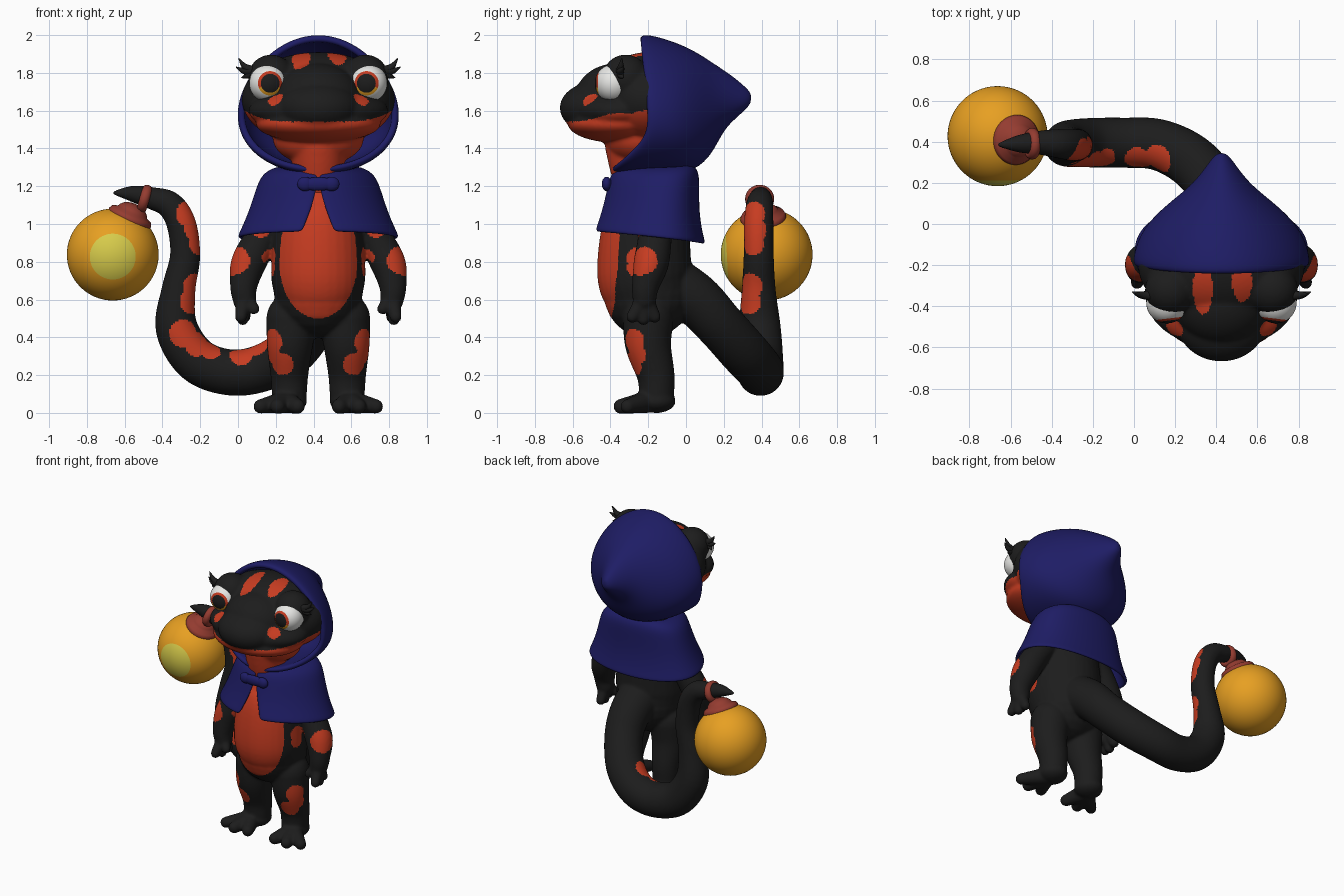
import bpy
import bmesh
from math import sin, cos, pi, radians
from mathutils import Vector, Matrix

cube = bpy.data.objects.get("Cube")
if cube:
    bpy.data.objects.remove(cube)

MID = 0.425  # x of the body's mirror plane


def material(name, r, g, b):
    mat = bpy.data.materials.new(name)
    mat.use_nodes = True
    mat.diffuse_color = (r, g, b, 1)
    shader = next(n for n in mat.node_tree.nodes if n.type == 'BSDF_PRINCIPLED')
    shader.inputs["Base Color"].default_value = (r, g, b, 1)
    shader.inputs["Roughness"].default_value = 0.7
    return mat


black = material("black_skin", 0.012, 0.012, 0.012)
red = material("red_skin", 0.57, 0.045, 0.015)
navy = material("navy_cloth", 0.013, 0.012, 0.13)
orange = material("orange_glow", 0.8, 0.35, 0.016)
yellow = material("yellow_glow", 0.68, 0.6, 0.07)
rust = material("rust_fitting", 0.3, 0.045, 0.03)
white = material("eye_white", 0.8, 0.8, 0.78)


# ---------- helpers ----------
def flip(p):
    return (2 * MID - p[0], *p[1:])


def both(points):
    """A list of points and its mirror image."""
    return [list(points), [flip(p) for p in points]]


def add_object(name, mesh, mats, rule=None):
    mesh.materials.clear()
    for mat in mats:
        mesh.materials.append(mat)
    for poly in mesh.polygons:
        poly.use_smooth = True
        poly.material_index = rule(poly.center) if rule else 0
    obj = bpy.data.objects.new(name, mesh)
    bpy.context.collection.objects.link(obj)
    return obj


def build(name, bm, mats, rule=None):
    bmesh.ops.recalc_face_normals(bm, faces=bm.faces[:])
    mesh = bpy.data.meshes.new(name)
    bm.to_mesh(mesh)
    bm.free()
    return add_object(name, mesh, mats, rule)


def fuse(name, bm, mats, rule, soft):
    """Melt overlapping shapes into one skin, then paint it by rule."""
    rough = build(name + "_rough", bm, [black])
    remesh = rough.modifiers.new("Melt", 'REMESH')
    remesh.mode = 'VOXEL'
    remesh.voxel_size = 0.01
    soften = rough.modifiers.new("Soften", 'SMOOTH')
    soften.factor = 0.5
    soften.iterations = soft
    graph = bpy.context.evaluated_depsgraph_get()
    mesh = bpy.data.meshes.new_from_object(rough.evaluated_get(graph), depsgraph=graph)
    bpy.data.objects.remove(rough)
    return add_object(name, mesh, mats, rule)


def ball(bm, loc, size, segs=48):
    size = (size,) * 3 if isinstance(size, float) else size
    bmesh.ops.create_uvsphere(bm, u_segments=segs, v_segments=segs // 2, radius=1,
                              matrix=Matrix.LocRotScale(Vector(loc), None, Vector(size)))


def loft(bm, rows, closed=True):
    rings = [[bm.verts.new(p) for p in row] for row in rows]
    count = len(rings[0])
    for a, b in zip(rings, rings[1:]):
        for i in range(count if closed else count - 1):
            j = (i + 1) % count
            bm.faces.new((a[i], a[j], b[j], b[i]))
    return rings


def tube(bm, points, steps=6, segs=32):
    """Round limb through (x, y, z, radius) points with rounded ends."""
    pts = [Vector(p) for p in points]
    pts = [2 * pts[0] - pts[1]] + pts + [2 * pts[-1] - pts[-2]]
    path = []
    for a, b, c, d in zip(pts, pts[1:], pts[2:], pts[3:]):
        for i in range(steps):
            t = i / steps
            path.append(0.5 * (2 * b + (c - a) * t + (2 * a - 5 * b + 4 * c - d) * t ** 2
                               + (3 * b - a - 3 * c + d) * t ** 3))
    path.append(pts[-2])
    rows, last = [], None
    for i, p in enumerate(path):
        way = (path[min(i + 1, len(path) - 1)] - path[max(i - 1, 0)]).to_3d().normalized()
        side = last[1] if last else way.orthogonal().normalized()
        if last:
            side = last[0].rotation_difference(way) @ side
        last = (way, side)
        up = way.cross(side)
        rows.append([p.to_3d() + p.w * (side * cos(2 * pi * k / segs) + up * sin(2 * pi * k / segs))
                     for k in range(segs)])
    rings = loft(bm, rows)
    bm.faces.new(rings[0])
    bm.faces.new(rings[-1])
    for end in (points[0], points[-1]):
        ball(bm, end[:3], float(end[3]), min(segs, 24))


# ---------- body with limbs and tail ----------
bm = bmesh.new()
tube(bm, [(MID, -.2, .63, .235), (MID, -.22, .74, .25), (MID, -.215, .95, .235),
          (MID, -.19, 1.1, .2), (MID, -.2, 1.25, .15)])
leg = [(.285, -.2, .5, .135), (.275, -.2, .36, .122), (.272, -.16, .2, .1), (.272, -.155, .09, .092)]
arm = [(.23, -.17, 1.06, .1), (.13, -.165, .93, .09), (.055, -.185, .79, .093),
       (.03, -.215, .67, .072), (.035, -.22, .6, .063)]
ankle, wrist = (.255, -.2, .06, .06), (.035, -.22, .61, .045)
toes = [(.118, -.31, .034, .038), (.21, -.345, .034, .04), (.315, -.335, .034, .04)]
fingers = [(.015, -.285, .508, .032), (.025, -.225, .495, .032), (.035, -.165, .508, .032), (.085, -.26, .55, .03)]
limbs = [leg, arm] + [[ankle, t] for t in toes] + [[wrist, f] for f in fingers]
for limb in limbs:
    for copy in both(limb):
        tube(bm, copy)
for heel in sum(both([(.27, -.155, .062)]), []):
    ball(bm, heel, (.095, .1, .062))
tube(bm, [(MID, -.12, .7, .16), (MID, .05, .6, .14), (.39, .175, .47, .13), (.28, .305, .325, .13),
          (.12, .385, .235, .125), (-.05, .395, .215, .122), (-.22, .395, .28, .12),
          (-.325, .39, .45, .112), (-.315, .385, .65, .09), (-.28, .385, .83, .08),
          (-.3, .385, 1, .078), (-.36, .39, 1.1, .072), (-.45, .395, 1.135, .06),
          (-.56, .39, 1.16, .043), (-.65, .385, 1.165, .014)])

limb_spots = [(.18, -.28, .38, .065), (.17, -.27, .31, .06), (.23, -.28, .26, .065),
              (.0, -.225, .8, .08), (.12, -.24, .98, .055), (.18, -.265, .82, .055), (.18, -.265, .77, .05)]
tail_spots = [(-.26, .345, 1.05, .075), (-.22, .35, .97, .075), (-.21, .35, .9, .065),
              (-.23, .335, .67, .07), (-.25, .33, .59, .07), (-.29, .3, .42, .075),
              (-.22, .31, .36, .07), (-.15, .33, .32, .06), (.02, .32, .3, .065),
              (.11, .31, .37, .075)]
spots = [(Vector(s[:3]), s[3]) for s in sum(both(limb_spots), []) + tail_spots]


def body_paint(c):
    tall = 0.29 if c.z < 0.79 else 0.45
    if c.y < -0.3 and ((c.x - MID) / 0.205) ** 2 + ((c.z - 0.79) / tall) ** 2 < 1:
        return 1
    return int(any((c - p).length < r for p, r in spots))


fuse("body", bm, [black, red], body_paint, 6)

# ---------- head ----------
bm = bmesh.new()
ball(bm, (MID, -.2, 1.66), (.405, .28, .25), 64)     # skull
ball(bm, (MID, -.37, 1.66), (.235, .22, .19), 64)    # bridge between the eyes
ball(bm, (MID, -.35, 1.6), (.37, .255, .125), 64)    # cheeks
ball(bm, (MID, -.47, 1.615), (.22, .198, .14), 64)   # snout
ball(bm, (MID, -.36, 1.53), (.33, .265, .1), 64)     # lower jaw
ball(bm, (MID, -.25, 1.45), (.24, .18, .14), 64)     # throat pouch
tube(bm, [(MID, -.28, 1.42, .15), (MID, -.27, 1.33, .14), (MID, -.25, 1.22, .13)])
for brow in sum(both([(.175, -.32, 1.775)]), []):
    ball(bm, brow, .122)
cheeks = [Vector(p) for p in sum(both([(.2, -.51, 1.66)]), [])]


def head_paint(c):
    if c.z < 1.54 + 2.6 * (c.x - MID) ** 4:
        return 1
    if any((c - p).length < 0.045 for p in cheeks):
        return 1
    for x, y, length in ((.335, -.31, .13), (.525, -.28, .1)):
        if c.z > 1.75 and ((c.x - x) / .048) ** 2 + ((c.y - y) / length) ** 2 < 1:
            return 1
    return 0


fuse("head", bm, [black, red], head_paint, 10)

# ---------- eyes and lashes ----------
for tag, mirror in (("right", False), ("left", True)):
    place = flip if mirror else tuple
    centre = Vector(place((.16, -.383, 1.745)))
    look = Vector((-.12 if mirror else .12, -1, 0)).normalized()
    bm = bmesh.new()
    bmesh.ops.create_uvsphere(bm, u_segments=48, v_segments=36, radius=.1,
                              matrix=Matrix.Translation(centre) @ look.to_track_quat('Z', 'Y').to_matrix().to_4x4())

    def eye_paint(c):
        angle = (c - centre).angle(look)
        if angle < radians(30):
            return 1
        if angle < radians(40):
            return 2 if c.z > centre.z - 0.02 else 3
        return 0

    build(tag + "_eye", bm, [white, black, red, orange], eye_paint)
    bm = bmesh.new()
    root = (.1, -.35, 1.81, .024)
    for bend, tip in (((.04, -.345, 1.83, .018), (.005, -.34, 1.875, .003)),
                      ((.035, -.345, 1.81, .018), (-.008, -.33, 1.83, .003)),
                      ((.05, -.345, 1.785, .016), (.02, -.33, 1.775, .003))):
        tube(bm, [place(root), place(bend), place(tip)], segs=12)
    build(tag + "_lashes", bm, [black])


# ---------- hood, cape and clasp ----------
def cloth(name, bm, thickness):
    obj = build(name, bm, [navy])
    solid = obj.modifiers.new("Thickness", 'SOLIDIFY')
    solid.thickness = thickness
    solid.offset = -1
    obj.modifiers.new("Round", 'SUBSURF').levels = 2
    obj.modifiers["Round"].render_levels = 2


bm = bmesh.new()
rows = []
# y, half width, bottom, top, forward droop
for y, wide, low, high, droop in ((-.21, .42, 1.27, 2.0, 1), (-.165, .428, 1.26, 2.005, .8),
                                  (-.05, .395, 1.26, 1.965, .2), (.05, .315, 1.28, 1.915, 0),
                                  (.14, .205, 1.37, 1.855, 0), (.2, .135, 1.5, 1.815, 0),
                                  (.27, .08, 1.565, 1.765, 0), (.325, .042, 1.615, 1.715, 0),
                                  (.345, .015, 1.645, 1.69, 0)):
    row = []
    for i in range(36):
        a = 2 * pi * i / 36
        z = (low + high) / 2 + (high - low) / 2 * sin(a)
        lean = .19 * max(0, (1.5 - z) / .23) ** 1.5 + .035 * max(0, sin(a))
        row.append((MID + wide * cos(a) * (1 - .16 * sin(a)), y - droop * lean, z))
    rows.append(row)
bm.faces.new(loft(bm, rows)[-1])
cloth("hood", bm, .04)

bm = bmesh.new()
rows = []
# front z, back z, half width, front y, back y, half gap
for zf, zb, wide, front, back, gap in ((1.3, 1.32, .2, -.36, .03, .02), (1.27, 1.28, .295, -.4, .07, .02),
                                       (1.19, 1.19, .33, -.42, .07, .025), (1.09, 1.06, .365, -.445, .07, .1),
                                       (1.0, .94, .41, -.48, .09, .18), (.965, .9, .43, -.495, .105, .2)):
    row = []
    for i in range(41):
        a = gap + (2 * pi - 2 * gap) * i / 40
        blend = (1 - cos(a)) / 2
        row.append((MID + wide * sin(a),
                    (front + back) / 2 - (back - front) / 2 * cos(a) + .06 * sin(a) ** 2,
                    zf + (zb - zf) * blend))
    rows.append(row)
loft(bm, rows, closed=False)
cloth("cape", bm, .025)

bm = bmesh.new()
for x in (-.07, .07):
    ball(bm, (MID + x, -.42, 1.212), (.042, .026, .038), 24)
ball(bm, (MID, -.422, 1.212), (.1, .024, .036), 24)
build("cape_clasp", bm, [navy])

# ---------- hanging lantern ----------
lamp = Vector((-.663, .427, .838))
glow = Vector((0, -1, -.05)).normalized()
bm = bmesh.new()
bmesh.ops.create_uvsphere(bm, u_segments=64, v_segments=48, radius=.243,
                          matrix=Matrix.Translation(lamp) @ glow.to_track_quat('Z', 'Y').to_matrix().to_4x4())
build("lantern_globe", bm, [orange, yellow],
      lambda c: int((c - lamp).angle(glow) < radians(30)))


def turned(name, origin, axis, profile, closed):
    """Lathe of (radius, height) points about an axis."""
    spin = Matrix.Translation(origin) @ axis.to_track_quat('Z', 'Y').to_matrix().to_4x4()
    bm = bmesh.new()
    ring = profile + profile[:1] if closed else profile
    loft(bm, [[spin @ Vector((r * cos(2 * pi * k / 40), r * sin(2 * pi * k / 40), h)) for k in range(40)]
              for r, h in ring])
    bmesh.ops.remove_doubles(bm, verts=bm.verts[:], dist=.0001)
    build(name, bm, [rust])


turned("lantern_cap", lamp, Vector((.1, -.02, .215)),
       [(.1, .19), (.118, .2), (.122, .218), (.112, .238), (.085, .248),
        (.078, .262), (.06, .28), (.03, .292), (.001, .295)], False)
turned("tail_ring", Vector((-.495, .39, 1.133)), Vector((-1, 0, .3)),
       [(.055 + .022 * cos(pi * k / 6), .026 * sin(pi * k / 6)) for k in range(12)], True)
